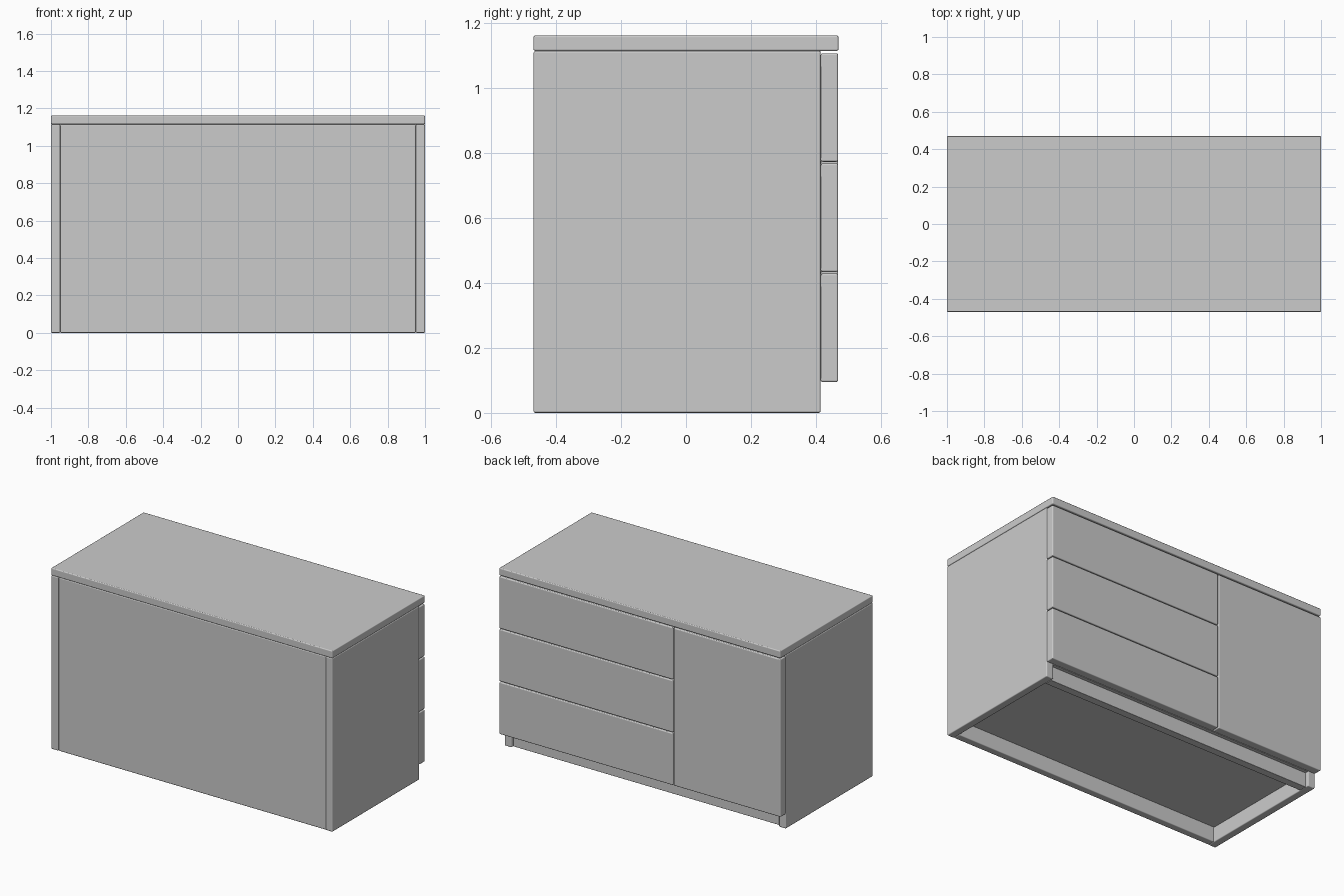
import bpy
import math

if "Cube" in bpy.data.objects:
    bpy.data.objects.remove(bpy.data.objects["Cube"])


def panel(name, x, y, z, bevel=0.006):
    """Softly bevelled box given by its (min, max) range on each axis."""
    ranges = (x, y, z)
    bpy.ops.mesh.primitive_cube_add(size=1, location=[(a + b) / 2 for a, b in ranges])
    ob = bpy.context.object
    ob.name = name
    ob.scale = [b - a for a, b in ranges]
    bpy.ops.object.transform_apply(location=False, rotation=False, scale=True)
    mod = ob.modifiers.new("soft_edges", 'BEVEL')
    mod.width = bevel
    mod.segments = 2
    mod.harden_normals = True
    bpy.ops.object.shade_smooth_by_angle(angle=math.radians(40))
    return ob


W, D = 1.0, 0.47          # half width, half depth
T = 0.05                  # board thickness
BODY_Y = 0.415            # where the carcass ends and the fronts begin
BODY_Z, TOP_Z = 1.115, 1.163
FRONT_LOW, FRONT_HIGH = 0.095, 1.108
SPLIT = -0.237            # between door and drawers
GAP = 0.005

# Worktop
panel("worktop", (-W, W), (-D, D), (BODY_Z, TOP_Z))

# Side boards
for name, s in (("left_side", -1), ("right_side", 1)):
    panel(name, tuple(sorted((s * W, s * (W - T)))), (-D, BODY_Y), (0, BODY_Z))

# Large plain board, cabinet floor, plinth and inner divider
inner = (-W + T, W - T)
panel("plain_board", inner, (-D + 0.002, -D + T), (0, BODY_Z))
panel("cabinet_floor", inner, (-D + T, BODY_Y), (FRONT_LOW, FRONT_LOW + T), 0.002)
panel("plinth", inner, (BODY_Y - 0.02 - T, BODY_Y - 0.02), (0, FRONT_LOW), 0.003)
panel("divider", (SPLIT - T / 2, SPLIT + T / 2), (-D + T, BODY_Y),
      (FRONT_LOW + T, BODY_Z), 0.002)

# Three drawer fronts
step = (FRONT_HIGH - FRONT_LOW + GAP) / 3
for i in range(3):
    low = FRONT_LOW + i * step
    panel(f"drawer_front_{i + 1}", (SPLIT + GAP / 2, W), (BODY_Y, D - 0.001),
          (low, low + step - GAP))

# Door
panel("door", (-W, SPLIT - GAP / 2), (BODY_Y, D - 0.001), (FRONT_LOW, FRONT_HIGH))
